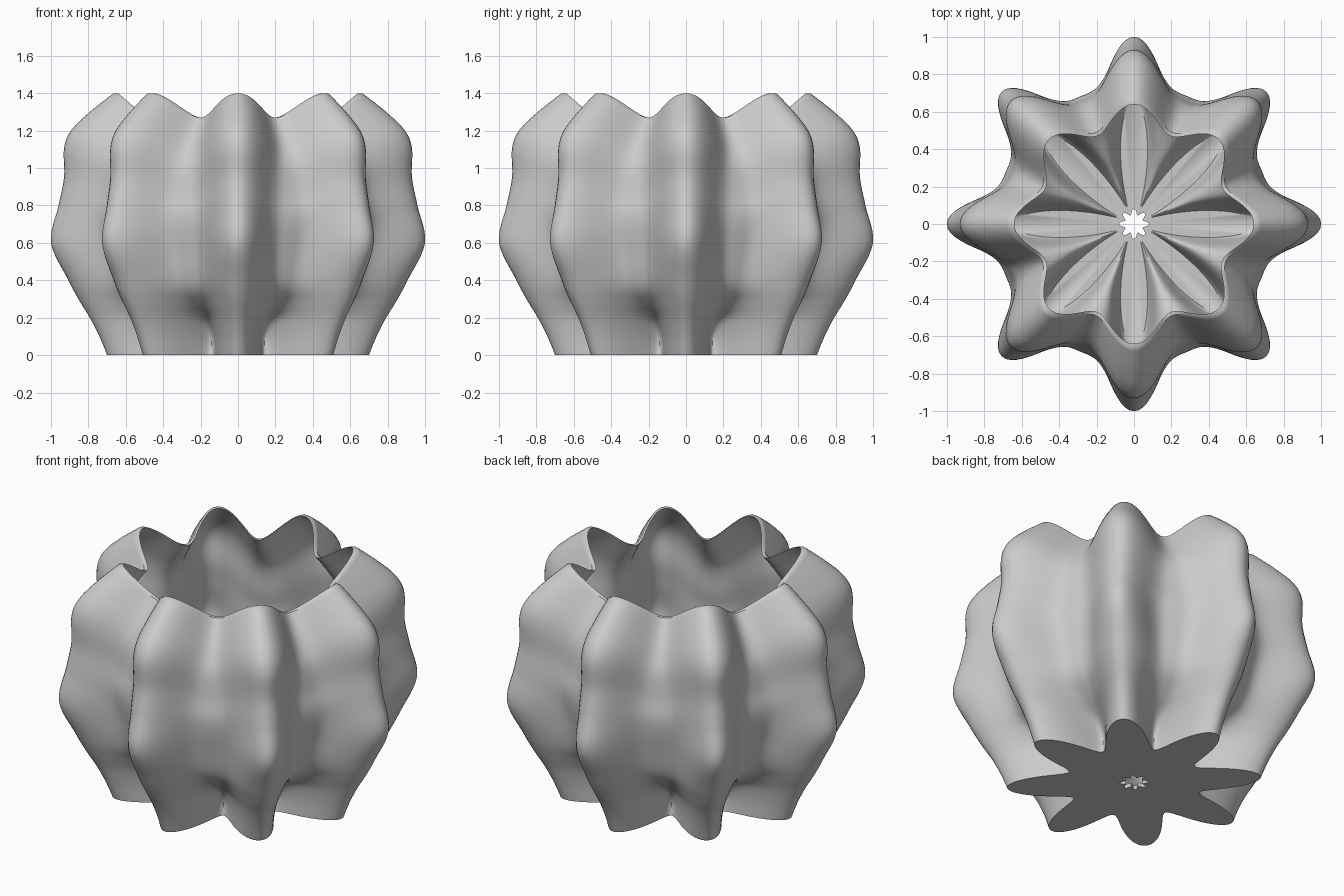
import bpy, bmesh
from math import cos, sin, pi

cube = bpy.data.objects.get("Cube")
if cube:
    bpy.data.objects.remove(cube, do_unlink=True)

LOBES, SEGMENTS, STEPS = 8, 256, 6
WALL, FLOOR = 0.025, 0.025

# Wall profile: height fraction, lobe radius, groove radius, inner groove radius, lobe sharpness
PROFILE = [
    (0.00, 0.70, 0.375, 0.03, 1.0),
    (0.07, 0.74, 0.37, 0.24, 1.0),
    (0.14, 0.79, 0.43, 0.38, 1.1),
    (0.21, 0.85, 0.56, 0.52, 1.3),
    (0.29, 0.91, 0.66, 0.63, 1.5),
    (0.43, 1.00, 0.71, 0.685, 1.8),
    (0.57, 0.96, 0.74, 0.715, 1.8),
    (0.68, 0.93, 0.72, 0.695, 1.6),
    (0.79, 0.93, 0.70, 0.675, 1.4),
    (0.86, 0.89, 0.66, 0.635, 1.2),
    (0.93, 0.79, 0.60, 0.575, 1.1),
    (1.00, 0.665, 0.53, 0.51, 1.0),
]


def spline(keys, steps):
    """Smooth curve through rows of values."""
    rows = []
    for i in range(len(keys) - 1):
        a, b, c, d = (keys[min(max(j, 0), len(keys) - 1)] for j in range(i - 1, i + 3))
        for k in range(steps):
            t = k / steps
            rows.append([q + t * ((r - p) + t * ((2 * p - 5 * q + 4 * r - s)
                         + t * (3 * (q - r) + s - p))) / 2 for p, q, r, s in zip(a, b, c, d)])
    return rows + [list(keys[-1])]


def add_ring(bm, lobe, groove, power, height):
    """Eight-lobed ring; height is a function of the lobe wave from -1 to 1."""
    ring = []
    for i in range(SEGMENTS):
        a = 2 * pi * i / SEGMENTS
        wave = cos(LOBES * a)
        r = groove + (lobe - groove) * max((1 + wave) / 2, 0) ** power
        ring.append(bm.verts.new((r * cos(a), r * sin(a), height(wave))))
    return ring


def wall_height(s):
    return lambda wave: s * (1.335 + 0.065 * wave)


rows = spline(PROFILE, STEPS)
bm = bmesh.new()

# Underside hole, then outer wall up to the scalloped rim
rings = [add_ring(bm, 0.08, 0.05, 1, lambda w: 0)]
for s, lobe, groove, inner, power in rows:
    rings.append(add_ring(bm, lobe, groove, power, wall_height(s)))

# Inner wall down to the petal-shaped floor, then the drain hole
for s, lobe, groove, inner, power in reversed(rows):
    if s > FLOOR / 1.335:
        rings.append(add_ring(bm, lobe - WALL, inner, power, wall_height(s)))
rings.append(add_ring(bm, 0.65, 0.085, 1, lambda w: FLOOR))
rings.append(add_ring(bm, 0.08, 0.05, 1, lambda w: FLOOR))

# Bridge all rings into one closed shell
for k, low in enumerate(rings):
    high = rings[(k + 1) % len(rings)]
    for i in range(SEGMENTS):
        j = (i + 1) % SEGMENTS
        bm.faces.new((low[i], low[j], high[j], high[i]))
bmesh.ops.recalc_face_normals(bm, faces=bm.faces)

mesh = bpy.data.meshes.new("lobed_pot")
bm.to_mesh(mesh)
bm.free()
pot = bpy.data.objects.new("lobed_pot", mesh)
bpy.context.collection.objects.link(pot)

# Plain grey finish
grey = bpy.data.materials.new("light_grey")
grey.use_nodes = True
colour = (0.6, 0.6, 0.6, 1)
grey.diffuse_color = colour
grey.node_tree.nodes["Principled BSDF"].inputs["Base Color"].default_value = colour
mesh.materials.append(grey)

bpy.ops.object.select_all(action="DESELECT")
pot.select_set(True)
bpy.context.view_layer.objects.active = pot
bpy.ops.object.shade_smooth_by_angle(angle=0.7)
